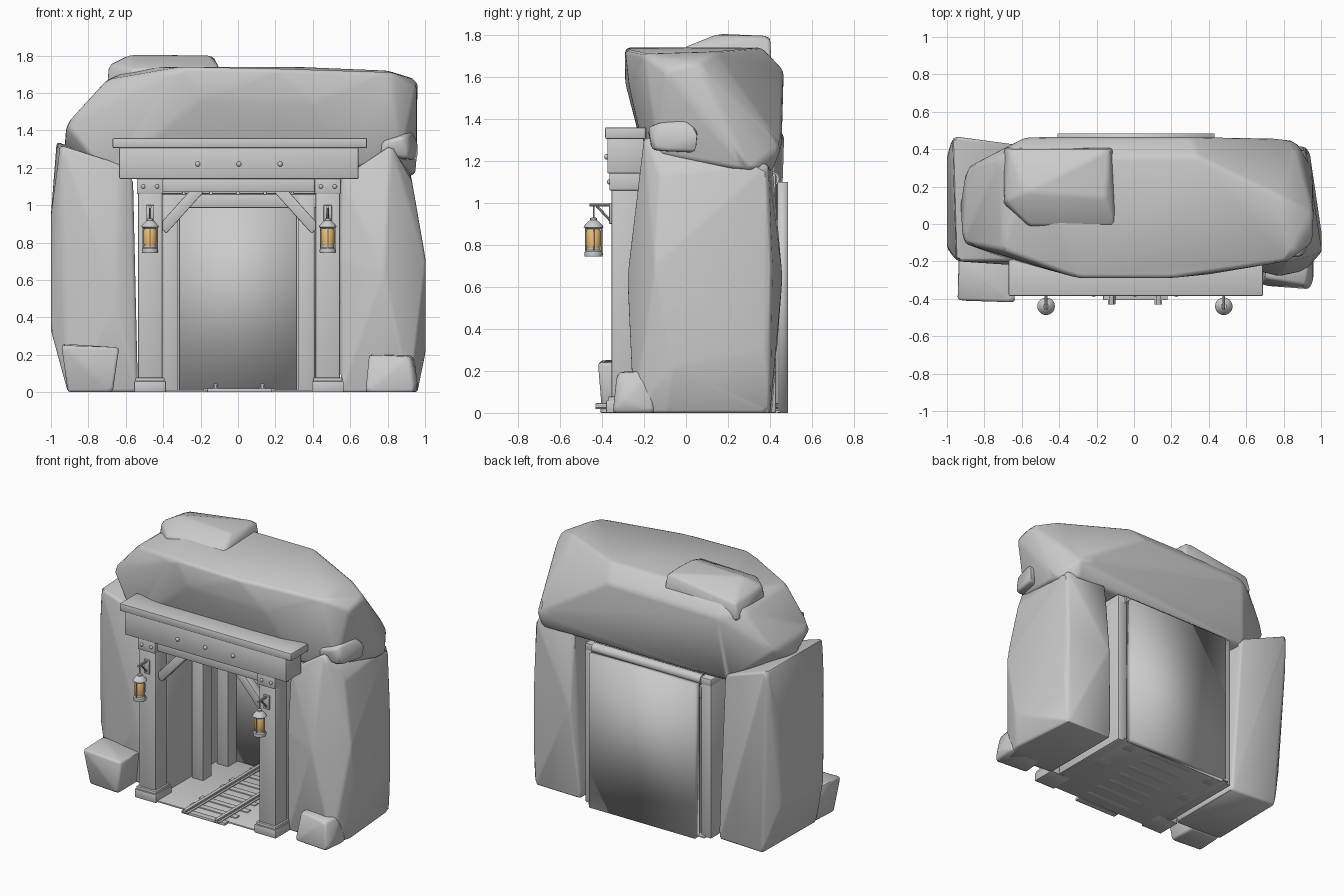
import bpy, bmesh, math
from mathutils import Vector, Matrix

if "Cube" in bpy.data.objects:
    bpy.data.objects.remove(bpy.data.objects["Cube"])


def finish(bm, name, angle=35, mat=None):
    bmesh.ops.recalc_face_normals(bm, faces=bm.faces)
    me = bpy.data.meshes.new(name)
    bm.to_mesh(me)
    bm.free()
    me.shade_smooth()
    me.set_sharp_from_angle(angle=math.radians(angle))
    ob = bpy.data.objects.new(name, me)
    bpy.context.collection.objects.link(ob)
    if mat:
        me.materials.append(mat)
    return ob


def rock(name, pts, bevel=0.018):
    # convex boulder with softened edges
    bm = bmesh.new()
    for p in pts:
        bm.verts.new(p)
    r = bmesh.ops.convex_hull(bm, input=bm.verts)
    junk = {g for g in r["geom_interior"] + r["geom_unused"] if isinstance(g, bmesh.types.BMVert)}
    bmesh.ops.delete(bm, geom=list(junk), context="VERTS")
    bmesh.ops.dissolve_limit(bm, angle_limit=math.radians(4), verts=bm.verts, edges=bm.edges)
    bmesh.ops.bevel(bm, geom=list(bm.edges), offset=bevel, segments=2, profile=0.5,
                    affect="EDGES", clamp_overlap=True)
    return finish(bm, name, 45)


def box(name, x, y, z, bevel=0.006, rot=None, angle=35):
    # box from (min, max) ranges, optional rotation about its centre
    bm = bmesh.new()
    bmesh.ops.create_cube(bm, size=1)
    c = Vector([(a + b) / 2 for a, b in (x, y, z)])
    s = [abs(b - a) for a, b in (x, y, z)]
    bmesh.ops.scale(bm, vec=s, verts=bm.verts)
    if bevel:
        bmesh.ops.bevel(bm, geom=list(bm.edges), offset=bevel, segments=2, profile=0.5, affect="EDGES")
    bmesh.ops.transform(bm, matrix=Matrix.Translation(c) @ (rot or Matrix()), verts=bm.verts)
    return finish(bm, name, angle)


def lathe(name, prof, loc, mat=None, n=20):
    # spin an (r, z) profile about a vertical axis
    bm = bmesh.new()
    vs = [bm.verts.new((r, 0, z)) for r, z in prof]
    es = [bm.edges.new(p) for p in zip(vs, vs[1:])]
    bmesh.ops.spin(bm, geom=vs + es, cent=(0, 0, 0), axis=(0, 0, 1), angle=2 * math.pi, steps=n)
    bmesh.ops.remove_doubles(bm, verts=bm.verts, dist=1e-5)
    bmesh.ops.translate(bm, vec=loc, verts=bm.verts)
    return finish(bm, name, 35, mat)


def rod(name, a, b, r, n=10):
    a, b = Vector(a), Vector(b)
    bm = bmesh.new()
    bmesh.ops.create_cone(bm, cap_ends=True, segments=n, radius1=r, radius2=r, depth=(b - a).length)
    q = Vector((0, 0, 1)).rotation_difference(b - a).to_matrix().to_4x4()
    bmesh.ops.transform(bm, matrix=Matrix.Translation((a + b) / 2) @ q, verts=bm.verts)
    return finish(bm, name)


def bolt(x, y, z, r=0.012):
    bm = bmesh.new()
    bmesh.ops.create_uvsphere(bm, u_segments=10, v_segments=6, radius=r)
    bmesh.ops.scale(bm, vec=(1, .8, 1), verts=bm.verts)
    bmesh.ops.translate(bm, vec=(x, y, z), verts=bm.verts)
    finish(bm, "bolt", 60)


# Rock surround
rock("left_rock_pillar", [
    (-.91, -.18, 0), (-.535, -.2, 0), (-.535, .4, 0), (-.9, .42, 0),
    (-1, -.13, .33), (-1, .34, .33), (-.65, -.22, .45),
    (-1, -.12, .95), (-1, .36, .95), (-.95, -.2, 1.32), (-.97, .47, 1.34),
    (-.63, -.2, 1.22), (-.56, -.18, 1.13), (-.6, .42, 1.2)])
rock("right_rock_pillar", [
    (.55, -.22, 0), (.92, -.25, 0), (.96, -.1, 0), (.92, .4, 0), (.55, .41, 0),
    (1.005, -.06, .22), (.94, .38, .3), (.78, -.28, .65), (1.005, -.15, .7), (.92, .41, .7),
    (.6, .46, .65), (.545, -.22, .7), (.93, -.12, 1.13), (.92, .39, 1.18),
    (.82, -.2, 1.32), (.55, -.19, 1.14), (.6, .41, 1.2)])
rock("lintel_boulder", [
    (-.93, .1, 1.3), (-.92, -.1, 1.43), (-.7, -.14, 1.67), (-.71, .36, 1.66), (-.9, .3, 1.4),
    (-.3, -.29, 1.74), (.2, -.29, 1.73), (.82, -.2, 1.71), (.8, .14, 1.72), (.35, .36, 1.74),
    (-.55, .36, 1.74), (.955, -.1, 1.63), (.96, .06, 1.67), (.3, .465, 1.63), (-.58, .465, 1.62),
    (.86, .455, 1.27), (-.7, -.18, 1.15), (.6, -.19, 1.2), (.955, .3, 1.15), (.87, -.13, 1.23),
    (.84, .41, 1.15), (-.62, .41, 1.15), (-.2, -.29, 1.57), (.4, -.27, 1.55)], .022)
rock("cap_stone", [
    (-.7, .1, 1.62), (-.7, .41, 1.6), (-.1, .41, 1.62), (-.1, -.02, 1.62), (-.57, -.02, 1.62),
    (-.69, .12, 1.75), (-.67, .4, 1.72), (-.58, .17, 1.805), (-.13, .4, 1.795), (-.15, .14, 1.8),
    (-.1, -.01, 1.74), (-.56, -.01, 1.73)], .016)
rock("left_foot_stone", [
    (-.91, -.38, 0), (-.67, -.4, 0), (-.67, -.18, 0), (-.9, -.18, 0),
    (-.945, -.41, .25), (-.635, -.42, .24), (-.64, -.18, .23), (-.94, -.18, .26)], .015)
rock("right_foot_stone", [
    (.68, -.33, 0), (.94, -.35, 0), (.96, -.15, 0), (.7, -.15, 0),
    (.7, -.29, .2), (.92, -.33, .19), (.94, -.17, .2), (.71, -.17, .2), (.96, -.3, .06)], .015)
rock("wedge_stone", [
    (.76, -.17, 1.27), (.77, -.18, 1.34), (.88, -.18, 1.36), (.92, -.16, 1.25), (.91, -.14, 1.385),
    (.78, -.02, 1.24), (.96, .05, 1.24), (.93, 0, 1.395), (.77, 0, 1.37), (.965, .06, 1.34)], .02)

# Main timber header
box("header_beam", (-.635, .645), (-.375, -.2), (1.14, 1.31), .008)
box("header_plank", (-.67, .69), (-.385, -.19), (1.305, 1.36), .008)
box("under_header", (-.535, .545), (-.34, -.22), (1.07, 1.145))
for x in (-.215, .005, .225):
    bolt(x, -.378, 1.22, .014)

glass = bpy.data.materials.new("lamp_glass")
glass.diffuse_color = (.9, .55, .18, 1)
glass.use_nodes = True
glass.node_tree.nodes["Principled BSDF"].inputs["Base Color"].default_value = glass.diffuse_color

for s, side in ((-1, "left"), (1, "right")):
    px = .475 * s + .005
    # Front post with base block, iron plate and diagonal brace
    box(side + "_front_post", (px - .065, px + .065), (-.355, -.22), (0, 1.14), .008)
    box(side + "_post_base", (px - .085, px + .085), (-.38, -.2), (0, .06))
    box(side + "_post_collar", (px - .078, px + .078), (-.37, -.21), (.055, .078), .004)
    box(side + "_post_plate", (px - .07, px + .07), (-.365, -.21), (1.06, 1.142), .004)
    for dx in (-.037, .037):
        bolt(px + dx, -.367, 1.1)
    bx = .31 * s + .005
    box(side + "_brace", (bx - .15, bx + .15), (-.32, -.26), (.95, 1.01), .005,
        Matrix.Rotation(s * math.radians(48), 4, "Y"))

    # Inner support posts and side lagging
    box(side + "_middle_post", tuple(sorted((.32 * s, .41 * s))), (.06, .16), (0, 1.06))
    box(side + "_rear_post", tuple(sorted((.31 * s, .4 * s))), (.33, .43), (0, 1.06))
    box(side + "_tunnel_wall", tuple(sorted((.42 * s, .5 * s))), (-.2, .43), (0, 1.1), .01)

    # Lantern bracket
    box(side + "_bracket_plate", (px - .022, px + .022), (-.366, -.35), (.9, 1.0), .003)
    rod(side + "_bracket_arm", (px, -.355, .99), (px, -.46, .99), .008)
    rod(side + "_bracket_strut", (px, -.36, .915), (px, -.425, .985), .006)
    rod(side + "_hanger", (px, -.44, .92), (px, -.44, .99), .004)

    # Lantern
    at = (px, -.44, 0)
    lathe(side + "_lantern_base", [(0, .745), (.042, .745), (.044, .755), (.042, .768), (.034, .775),
                                   (.034, .785), (0, .785)], at)
    lathe(side + "_lantern_glass", [(0, .78), (.03, .78), (.036, .80), (.036, .86), (.03, .88), (0, .88)],
          at, glass)
    lathe(side + "_lantern_cap", [(0, .876), (.036, .876), (.047, .884), (.044, .892), (.022, .915),
                                  (.016, .918), (.016, .928), (0, .932)], at)
    for k in range(4):
        a = k * math.pi / 2
        cx, cy = px + .038 * math.cos(a), -.44 + .038 * math.sin(a)
        rod(side + "_lantern_bar", (cx, cy, .765), (cx, cy, .885), .0035, 6)

    # Rail: foot, web and head
    rx = .125 * s + .005
    box(side + "_rail_foot", (rx - .02, rx + .02), (-.43, .44), (.018, .025), .002)
    box(side + "_rail_web", (rx - .006, rx + .006), (-.43, .44), (.024, .036), 0)
    box(side + "_rail_head", (rx - .012, rx + .012), (-.43, .44), (.034, .046), .003)

# Inner cross beams, roof planks and rear lagging
box("middle_cross_beam", (-.43, .43), (.06, .16), (.985, 1.06))
box("rear_cross_beam", (-.42, .42), (.33, .43), (.985, 1.06))
for i in range(6):
    x = -.43 + i * .145
    box("roof_plank", (x, x + .135), (-.22, .42), (1.06, 1.085), .005)
box("tunnel_roof", (-.5, .5), (-.2, .43), (1.085, 1.14), .01)
rod("rear_roof_log", (-.42, .41, 1.115), (.44, .41, 1.115), .035, 14)

# Tunnel end, floor and sleepers
box("tunnel_back", (-.41, .43), (.435, .485), (0, 1.1), 0, None, 180)
box("tunnel_floor", (-.46, .46), (-.36, .45), (.001, .012), .003)
for i in range(8):
    y = -.385 + i * .113
    w = .185 + .01 * (i % 3 - 1)
    box("sleeper", (-w + .01, w + .005), (y - .022, y + .022), (0, .02), .004)
